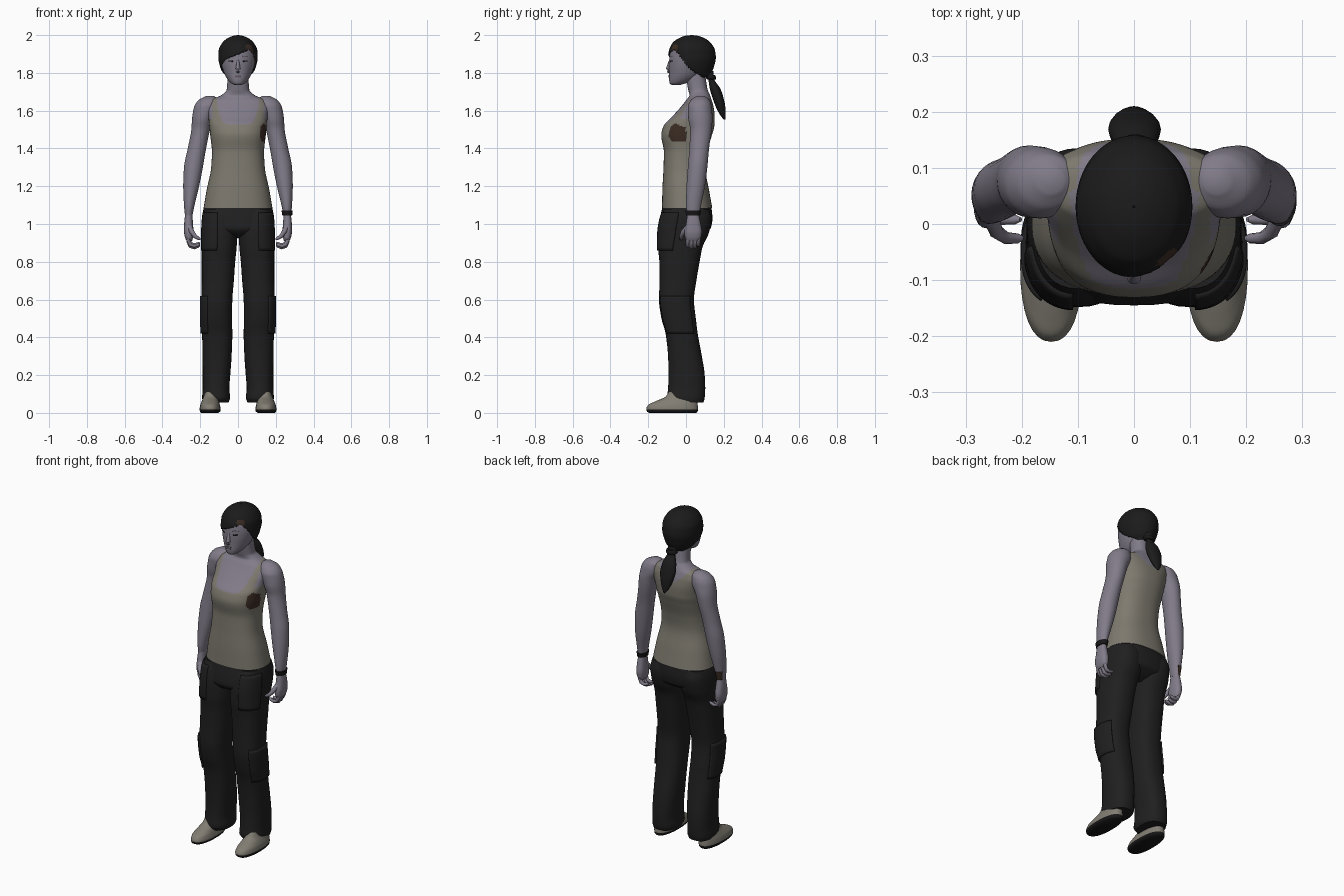
import bpy, bmesh
from math import pi, cos, sin, copysign
from mathutils import Vector

cube = bpy.data.objects.get("Cube")
if cube:
    bpy.data.objects.remove(cube)


def material(name, *rgb):
    m = bpy.data.materials.new(name)
    m.use_nodes = True
    m.diffuse_color = (*rgb, 1)
    bsdf = next(n for n in m.node_tree.nodes if n.type == 'BSDF_PRINCIPLED')
    bsdf.inputs["Base Color"].default_value = (*rgb, 1)
    bsdf.inputs["Roughness"].default_value = 0.8
    return m


SKIN = material("skin", .22, .20, .25)
LIPS = material("lips", .13, .10, .125)
SHIRT = material("shirt_khaki", .21, .195, .16)
SHOE = material("shoe_canvas", .22, .205, .17)
PANTS = material("pants_black", .014, .014, .014)
HAIR = material("hair_black", .011, .011, .011)
RUBBER = material("rubber_black", .009, .008, .008)
BROWN = material("brown_mark", .045, .026, .018)


def finish(name, bm, mats, thick=0):
    mesh = bpy.data.meshes.new(name)
    bm.to_mesh(mesh)
    bm.free()
    ob = bpy.data.objects.new(name, mesh)
    bpy.context.collection.objects.link(ob)
    for m in mats:
        mesh.materials.append(m)
    bpy.ops.object.select_all(action='DESELECT')
    ob.select_set(True)
    bpy.context.view_layer.objects.active = ob
    bpy.ops.object.shade_smooth_by_angle(angle=0.9)
    if thick:
        mod = ob.modifiers.new("thickness", 'SOLIDIFY')
        mod.thickness, mod.offset = thick, -1
    return ob


def sample(keys, z):
    """Monotone smooth interpolation of section values at height z."""
    i = max(0, min(len(keys) - 2, sum(k[0] <= z for k in keys) - 1))
    a, b = keys[i], keys[i + 1]
    h = b[0] - a[0]
    t = (z - a[0]) / h

    def slope(p, j):
        if p == 0 or p == len(keys) - 1:
            q = max(p - 1, 0)
            return (keys[q + 1][j] - keys[q][j]) / (keys[q + 1][0] - keys[q][0])
        d = [(keys[q + 1][j] - keys[q][j]) / (keys[q + 1][0] - keys[q][0]) for q in (p - 1, p)]
        return 0 if d[0] * d[1] <= 0 else 2 * d[0] * d[1] / (d[0] + d[1])

    return [(2*t**3 - 3*t*t + 1) * a[j] + (t**3 - 2*t*t + t) * h * slope(i, j)
            + (3*t*t - 2*t**3) * b[j] + (t**3 - t*t) * h * slope(i + 1, j) for j in range(1, 5)]


def loft(name, keys, mats, side=1, n=32, sub=4, e=2.0, grow=0, arc=None, span=None, rule=None, thick=0):
    """Skin over sections (z, x_min, x_max, y_front, y_back); arc and span cut out a patch."""
    keys = sorted(keys)
    if span:
        zs = [span[0] + (span[1] - span[0]) * i / 12 for i in range(13)]
    else:
        zs = [a[0] + (b[0] - a[0]) * i / sub for a, b in zip(keys, keys[1:]) for i in range(sub)]
        zs.append(keys[-1][0])
    a0, a1 = arc or (0, 2 * pi)
    bm, rings = bmesh.new(), []
    for z in zs:
        x0, x1, y0, y1 = sample(keys, z)
        ring = []
        for i in range(n + 1 if arc else n):
            a = a0 + (a1 - a0) * i / n
            c, s = (copysign(abs(f(a)) ** (2 / e), f(a)) for f in (cos, sin))
            ring.append(bm.verts.new((side * ((x0 + x1) / 2 + ((x1 - x0) / 2 + grow) * c),
                                      (y0 + y1) / 2 + ((y1 - y0) / 2 + grow) * s, z)))
        rings.append(ring)
    for lo, hi in zip(rings, rings[1:]):
        for i in range(n):
            j = (i + 1) % len(lo)
            quad = [lo[i], lo[j], hi[j], hi[i]]
            idx = rule(sum((v.co for v in quad), Vector()) / 4) if rule else 0
            if idx is not None:
                bm.faces.new(quad if side > 0 else quad[::-1]).material_index = idx
    if not arc and not thick:
        for ring, flip in ((rings[0], side > 0), (rings[-1], side < 0)):
            f = bm.faces.new(ring[::-1] if flip else ring)
            f.material_index = rule(f.calc_center_median()) if rule else 0
    return finish(name, bm, mats, thick)


def tube(name, pts, mat, n=10):
    """Round tube through (x, y, z, radius) points."""
    bm, rings = bmesh.new(), []
    ps = [Vector(p[:3]) for p in pts]
    for i, p in enumerate(ps):
        q = (ps[min(i + 1, len(ps) - 1)] - ps[max(i - 1, 0)]).to_track_quat('Z', 'Y')
        rings.append([bm.verts.new(p + q @ Vector((cos(2*pi*k/n), sin(2*pi*k/n), 0)) * pts[i][3])
                      for k in range(n)])
    for lo, hi in zip(rings, rings[1:]):
        for k in range(n):
            bm.faces.new([lo[k], lo[(k + 1) % n], hi[(k + 1) % n], hi[k]])
    bm.faces.new(rings[0][::-1])
    bm.faces.new(rings[-1])
    return finish(name, bm, [mat])


def sym(rows):
    return [(z, -w, w, f, b) for z, w, f, b in rows]


# Torso: vest and bare skin split by neckline and armholes
def torso_rule(c):
    x = abs(c.x)
    if c.y < 0 and ((c.x - .135) / .02) ** 2 + ((c.z - 1.483) / .048) ** 2 < 1:
        return 2
    if c.y < .06:
        neckline = 1.525 + .15 * (x / .115) ** 6
    else:
        neckline = 1.60 + .09 * (x / .11) ** 2
    return 0 if c.z < neckline and (c.z < 1.56 or x < .136) else 1


torso = sym([(1.085, .182, -.127, .139), (1.18, .166, -.125, .122), (1.30, .142, -.119, .102),
             (1.38, .138, -.117, .112), (1.47, .147, -.131, .137), (1.52, .152, -.118, .150),
             (1.57, .157, -.072, .152), (1.62, .165, -.027, .146), (1.655, .15, .0, .136),
             (1.682, .088, .018, .127), (1.71, .06, .012, .115), (1.80, .054, -.005, .10)])
loft("torso", torso, [SHIRT, SKIN, BROWN], n=96, sub=8, e=2.4, rule=torso_rule)

# Head and face
head = sym([(1.735, .018, -.075, -.035), (1.745, .036, -.086, .0), (1.77, .058, -.09, .06),
            (1.80, .074, -.089, .09), (1.84, .087, -.09, .115), (1.88, .094, -.088, .13),
            (1.92, .092, -.082, .13), (1.96, .072, -.055, .10), (1.985, .03, 0, .06)])
loft("head", head, [SKIN], n=48)
for s, label in ((1, "left"), (-1, "right")):
    mid = -pi / 2 + .43
    loft(label + "_eye", head, [RUBBER], s, n=8, grow=.001, arc=(mid - .13, mid + .13), span=(1.859, 1.866), thick=.003)
    loft(label + "_brow", head, [LIPS], s, n=8, grow=.001, arc=(mid - .17, mid + .17), span=(1.884, 1.889), thick=.003)
loft("lips", head, [LIPS], n=10, grow=.003, arc=(-pi/2 - .24, -pi/2 + .24), span=(1.776, 1.788), thick=.005)
tube("nose", [(0, -.084, 1.868, .006), (0, -.089, 1.845, .009), (0, -.095, 1.82, .013),
              (0, -.092, 1.81, .013), (0, -.086, 1.803, .007)], SKIN)


# Hair cap with a slanting fringe, and ponytail
def hair_rule(c):
    t = max(0, min(1, (c.y + .06) / .08))
    u = max(0, min(1, (c.y - .02) / .08))
    fringe = 1.90 + .4 * c.x if c.x < .065 else 1.926
    if c.z < fringe * (1 - t) + 1.82 * t - .05 * u:
        return None
    return 1 if c.x > .04 and -.075 < c.y < -.045 and c.z < 1.952 else 0


hair = sym([(1.775, .055, .0, .115), (1.80, .08, -.06, .135), (1.84, .097, -.092, .15),
            (1.88, .104, -.096, .158), (1.92, .102, -.09, .153), (1.96, .083, -.07, .13),
            (1.985, .053, -.035, .095), (1.997, .022, .0, .06), (2.0, .002, .028, .032)])
loft("hair_cap", hair, [HAIR, BROWN], n=80, sub=8, rule=hair_rule, thick=.012)
loft("ponytail", [(1.81, -.03, .03, .09, .145), (1.785, -.028, .032, .10, .147), (1.765, -.02, .025, .118, .15),
                  (1.72, -.038, .042, .125, .18), (1.67, -.046, .048, .14, .198),
                  (1.62, -.038, .038, .158, .208), (1.575, -.02, .02, .182, .21),
                  (1.552, -.004, .004, .2, .208)], [HAIR], n=20)
loft("hair_tie", [(1.765, -.026, .03, .112, .158), (1.775, -.032, .037, .105, .16), (1.79, -.028, .032, .10, .152)], [RUBBER], n=20)

# Hips
pelvis = sym([(.925, .06, -.06, .05), (.945, .14, -.12, .09), (.98, .192, -.145, .132),
              (1.03, .191, -.138, .14), (1.10, .178, -.122, .133)])
loft("hips", pelvis, [PANTS], n=48, e=2.4)

leg = [(.055, .05, .185, -.085, .092), (.08, .042, .19, -.1, .099), (.13, .046, .187, -.095, .102),
       (.2, .041, .187, -.092, .099), (.3, .034, .188, -.095, .084), (.42, .03, .19, -.108, .062),
       (.5, .032, .194, -.13, .052), (.6, .03, .194, -.143, .042), (.7, .022, .192, -.14, .055),
       (.8, .015, .192, -.141, .072), (.88, .007, .192, -.148, .088), (.95, .003, .192, -.147, .12),
       (1.03, .01, .188, -.135, .135), (1.08, .02, .178, -.115, .12)]
shoe = [(0, .105, .195, -.195, .055), (.008, .094, .202, -.207, .062), (.022, .092, .203, -.21, .064),
        (.042, .096, .2, -.2, .062), (.06, .1, .193, -.165, .06), (.085, .105, .183, -.11, .055),
        (.11, .11, .178, -.09, .05)]
arm = [(1.045, .241, .281, .006, .069), (1.1, .23, .286, .0, .08), (1.2, .206, .29, .003, .1),
       (1.3, .186, .286, .01, .113), (1.4, .169, .266, .018, .122), (1.5, .148, .247, .022, .136),
       (1.56, .13, .243, .012, .14), (1.62, .10, .232, .01, .136), (1.655, .10, .21, .025, .125),
       (1.677, .125, .17, .055, .10)]
palm = [(.91, .243, .272, .004, .07), (.93, .238, .281, -.006, .08), (.96, .236, .286, -.008, .084),
        (1.0, .238, .285, .0, .078), (1.05, .242, .28, .007, .068)]

for s, label in ((1, "left"), (-1, "right")):
    # Trouser leg with hip and cargo pockets
    loft(label + "_trouser_leg", leg, [PANTS], s, n=40, e=2.4)
    loft(label + "_hip_pocket", leg, [PANTS], s, n=16, e=2.4, grow=.006, arc=(-1.5, -.25), span=(.86, 1.06), thick=.012)
    loft(label + "_cargo_pocket", leg, [PANTS], s, n=16, e=2.4, grow=.008, arc=(-1.0, .75), span=(.42, .62), thick=.014)
    # Shoe with dark sole
    loft(label + "_shoe", shoe, [SHOE, RUBBER], s, sub=5, e=2.3, rule=lambda c: int(c.z < .018))
    # Arm and hand with curled fingers
    loft(label + "_arm", arm, [SKIN], s, n=28, sub=5)
    loft(label + "_palm", palm, [SKIN], s, n=20, e=2.4)
    for i in range(4):
        y, drop = .008 + .019 * i, (.008, 0, .004, .014)[i]
        tube(f"{label}_finger_{i + 1}", [(s * x, y, z + drop, r) for x, z, r in
             ((.262, .94, .012), (.262, .905, .011), (.252, .882, .0105), (.232, .875, .0095),
              (.211, .882, .0085), (.202, .888, .004))], SKIN)
    tube(label + "_thumb", [(s * .255, .01, .985, .014), (s * .245, -.014, .96, .013), (s * .228, -.025, .935, .011),
                            (s * .207, -.026, .922, .009), (s * .198, -.025, .92, .004)], SKIN)

# Wrist items
loft("wristwatch_band", arm, [RUBBER], 1, n=28, grow=.006, span=(1.046, 1.072), thick=0)
loft("wrist_mark", arm, [BROWN], -1, n=12, grow=.002, arc=(.5, 1.9), span=(1.05, 1.10), thick=.004)
